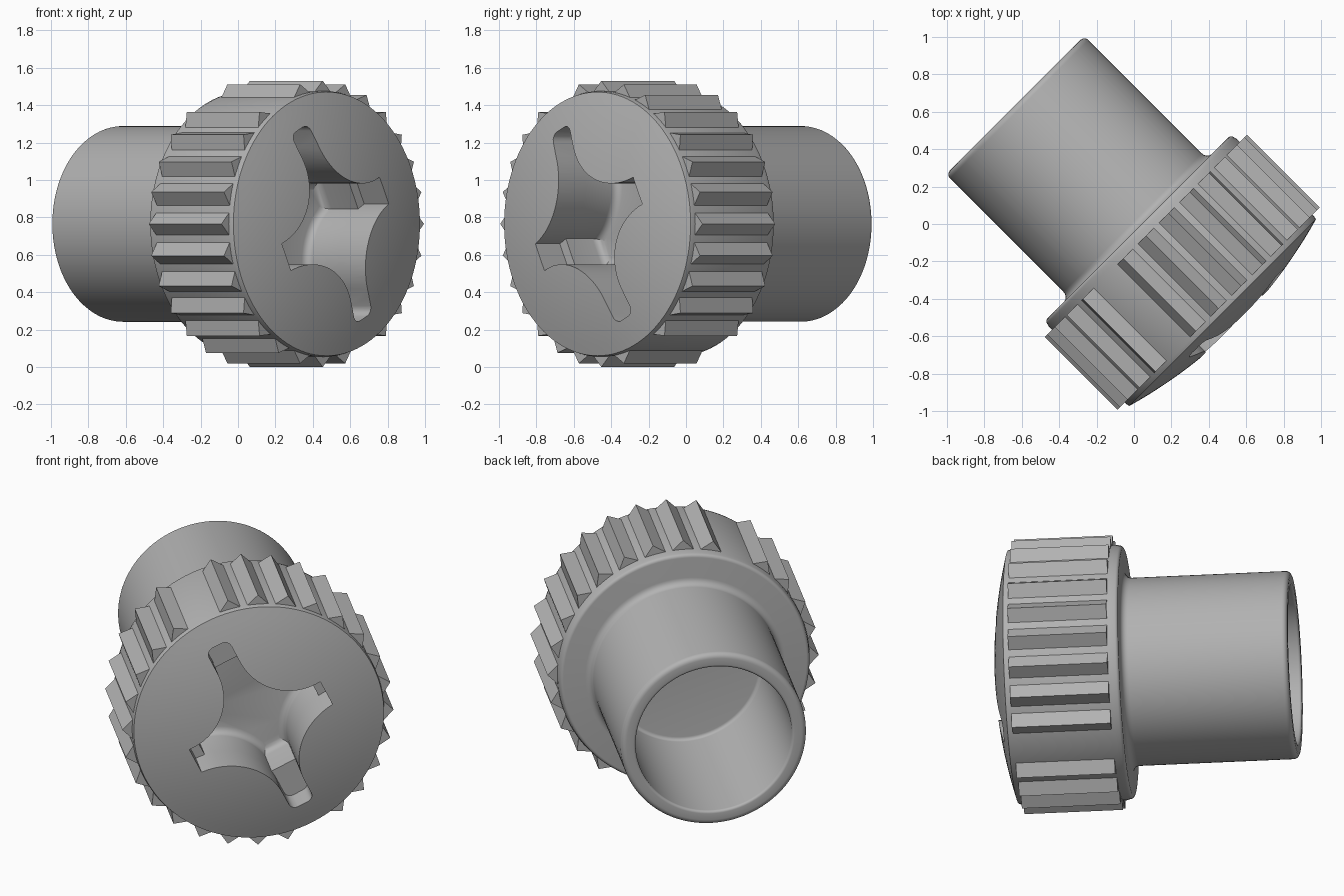
import bpy, bmesh, math
from mathutils import Matrix

cube = bpy.data.objects.get("Cube")
if cube:
    bpy.data.objects.remove(cube, do_unlink=True)

# Part axis runs horizontally toward front-left; local z follows it
S = math.sqrt(0.5)
FRAME = Matrix(((S, 0, S, 0), (S, 0, -S, 0), (0, 1, 0, 0.765), (0, 0, 0, 1)))
PITCH = 2 * math.pi / 28

grey = bpy.data.materials.new("plain grey")
grey.use_nodes = True
grey.diffuse_color = (0.45, 0.45, 0.45, 1)
grey.node_tree.nodes["Principled BSDF"].inputs["Base Color"].default_value = (0.45, 0.45, 0.45, 1)


def make_object(name, bm):
    bmesh.ops.recalc_face_normals(bm, faces=bm.faces)
    mesh = bpy.data.meshes.new(name)
    bm.to_mesh(mesh)
    bm.free()
    mesh.materials.append(grey)
    obj = bpy.data.objects.new(name, mesh)
    obj.matrix_world = FRAME
    bpy.context.collection.objects.link(obj)
    return obj


def corner(cx, cz, r, a0, a1, steps=5):
    """Arc of profile points between two angles in degrees."""
    angles = [math.radians(a0 + (a1 - a0) * i / steps) for i in range(steps + 1)]
    return [(cx + r * math.cos(a), cz + r * math.sin(a)) for a in angles]


# Body: hollow sleeve, flange and domed face turned as one profile
profile = [(0, 0.05)]
profile += corner(0.42, 0.03, 0.02, 90, 0)
profile += corner(0.455, -0.883, 0.015, 180, 270)
profile += corner(0.493, -0.868, 0.03, 270, 360)
profile += corner(0.563, -0.01, 0.04, 180, 90)
profile += corner(0.685, 0.05, 0.02, 270, 360)
profile += [(0.71, 0.07), (0.71, 0.65)]
for i in range(13):
    r = 0.705 * (1 - i / 12)
    profile.append((r, 0.77 - 0.1 * (r / 0.705) ** 2))
bm = bmesh.new()
verts = [bm.verts.new((r, 0, z)) for r, z in profile]
edges = [bm.edges.new(pair) for pair in zip(verts, verts[1:])]
bmesh.ops.spin(bm, geom=verts + edges, cent=(0, 0, 0), axis=(0, 0, 1),
               angle=2 * math.pi, steps=112)
bmesh.ops.remove_doubles(bm, verts=bm.verts, dist=0.0005)
body = make_object("sleeve_and_head", bm)

# Recess cutter: four-armed outline, shallow arm ends, deep centre
quarter = corner(0.41, 0.42, 0.34, 270, 180, 20)
quarter += corner(0.03, 0.52, 0.04, 0, 90, 4)
outline = quarter + [(-x, y) for x, y in reversed(quarter)]
outline += [(-x, -y) for x, y in outline]
turn = Matrix.Rotation(PITCH * 2, 3, 'Z')
bm = bmesh.new()


def ring(z):
    return [bm.verts.new(turn @ verts_at) for verts_at in
            (Matrix.Translation((x, y, z)).translation for x, y in outline)]


top, ledge, floor = ring(1.0), ring(0.55), ring(0.31)
n = len(outline)
bm.faces.new(top)
for i in range(n):
    j = (i + 1) % n
    bm.faces.new((top[i], top[j], ledge[j], ledge[i]))
inner = [i for i, (x, y) in enumerate(outline) if max(abs(x), abs(y)) < 0.37]
for i, j in zip(inner, inner[1:] + inner[:1]):
    bm.faces.new((ledge[i], ledge[j], floor[j], floor[i]))
    span = (j - i) % n
    if span > 1:
        bm.faces.new([ledge[(i + k) % n] for k in range(span + 1)])
bottom = bm.faces.new([floor[i] for i in inner])
bmesh.ops.delete(bm, geom=[v for v in floor if not v.link_faces], context='VERTS')
bmesh.ops.recalc_face_normals(bm, faces=bm.faces)
bmesh.ops.bevel(bm, geom=list(bottom.edges), offset=0.04, segments=4,
                profile=0.5, affect='EDGES')
cutter = make_object("recess_cutter", bm)
cutter.hide_render = True

cut = body.modifiers.new("recess", 'BOOLEAN')
cut.operation = 'DIFFERENCE'
cut.solver = 'EXACT'
cut.object = cutter
bpy.ops.object.select_all(action='DESELECT')
bpy.context.view_layer.objects.active = body
body.select_set(True)
bpy.ops.object.modifier_apply(modifier="recess")
bpy.data.objects.remove(cutter, do_unlink=True)
bpy.ops.object.shade_smooth_by_angle(angle=math.radians(30))

# Grip teeth: triangular ribs, omitted in line with the two long arms
bm = bmesh.new()
for i in range(28):
    if i in (9, 23):
        continue
    rot = Matrix.Rotation(i * PITCH, 3, 'Z')
    ends = []
    for z in (0.09, 0.64):
        ends.append([bm.verts.new(rot @ Matrix.Translation((r, w, z)).translation)
                     for r, w in ((0.69, -0.077), (0.765, 0), (0.69, 0.077))])
    a, b = ends
    bm.faces.new(a)
    bm.faces.new(b)
    for k in range(3):
        m = (k + 1) % 3
        bm.faces.new((a[k], a[m], b[m], b[k]))
make_object("grip_teeth", bm)
